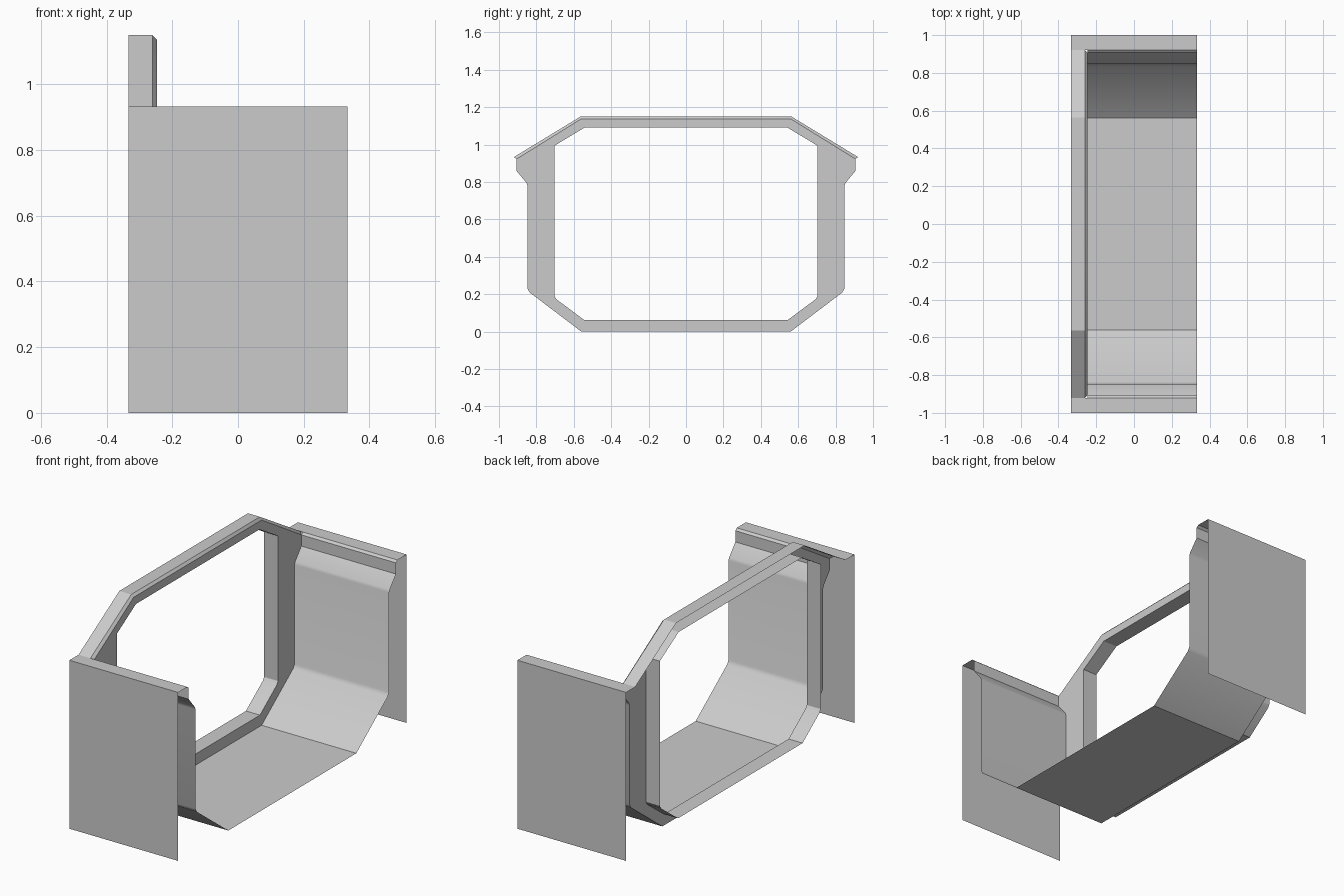
import bpy, bmesh
from math import radians

if "Cube" in bpy.data.objects:
    bpy.data.objects.remove(bpy.data.objects["Cube"])

X_OPEN, X_WALL, X_BEVEL, X_BACK = 0.333, -0.247, -0.26, -0.333


def section(x, profile):
    return [(x, y, z) for y, z in profile]


def loft(name, sections):
    """Skin consecutive half cross-sections, then mirror across y = 0."""
    bm = bmesh.new()
    rows = [[bm.verts.new(p) for p in s] for s in sections]
    for a, b in zip(rows, rows[1:]):
        for i in range(len(a) - 1):
            bm.faces.new((a[i], a[i + 1], b[i + 1], b[i]))
    mesh = bpy.data.meshes.new(name)
    bm.to_mesh(mesh)
    bm.free()
    obj = bpy.data.objects.new(name, mesh)
    bpy.context.collection.objects.link(obj)
    bpy.ops.object.select_all(action='DESELECT')
    obj.select_set(True)
    bpy.context.view_layer.objects.active = obj
    bpy.ops.object.shade_smooth_by_angle(angle=radians(30))
    mirror = obj.modifiers.new("mirror", 'MIRROR')
    mirror.use_axis = (False, True, False)
    return obj


# Half profiles as (y, z), from the floor centre line upward
shell = [(0, 0), (0.56, 0), (0.836, 0.209), (0.847, 0.23), (0.847, 0.78),
         (0.853, 0.795), (0.907, 0.86), (0.907, 0.922)]
roof_inner = [(0.56, 1.137), (0, 1.137)]
roof_outer = [(0, 1.15), (0.563, 1.15), (0.92, 0.933)]
opening = [(0, 0.062), (0.545, 0.062), (0.692, 0.172), (0.704, 0.19), (0.704, 0.78),
           (0.704, 0.795), (0.704, 0.86), (0.704, 0.993), (0.54, 1.092), (0, 1.092)]

# Floor and side walls with the small rolled lip on top
shell_lip = shell + [(0.92, 0.933)]
loft("floor_and_walls", [section(X_OPEN, shell_lip), section(X_WALL, shell_lip)])

# End wall around the opening
loft("end_wall", [section(X_WALL, shell + roof_inner), section(X_WALL, opening)])

# Reveal lining the opening, left open at the back
loft("opening_reveal", [section(X_WALL, opening), section(X_BACK, opening)])

# Arched roof band with bevelled edge
bevel = [(0, 1.137), (0.56, 1.137), (0.907, 0.922)]
loft("roof_band", [section(X_WALL, bevel), section(X_BEVEL, roof_outer),
                   section(X_BACK, roof_outer)])

# Outer side panels with top ledge
panel = [(0.92, 0.933), (1, 0.933), (1, 0)]
loft("side_panels", [section(X_OPEN, panel), section(X_BACK, panel)])
